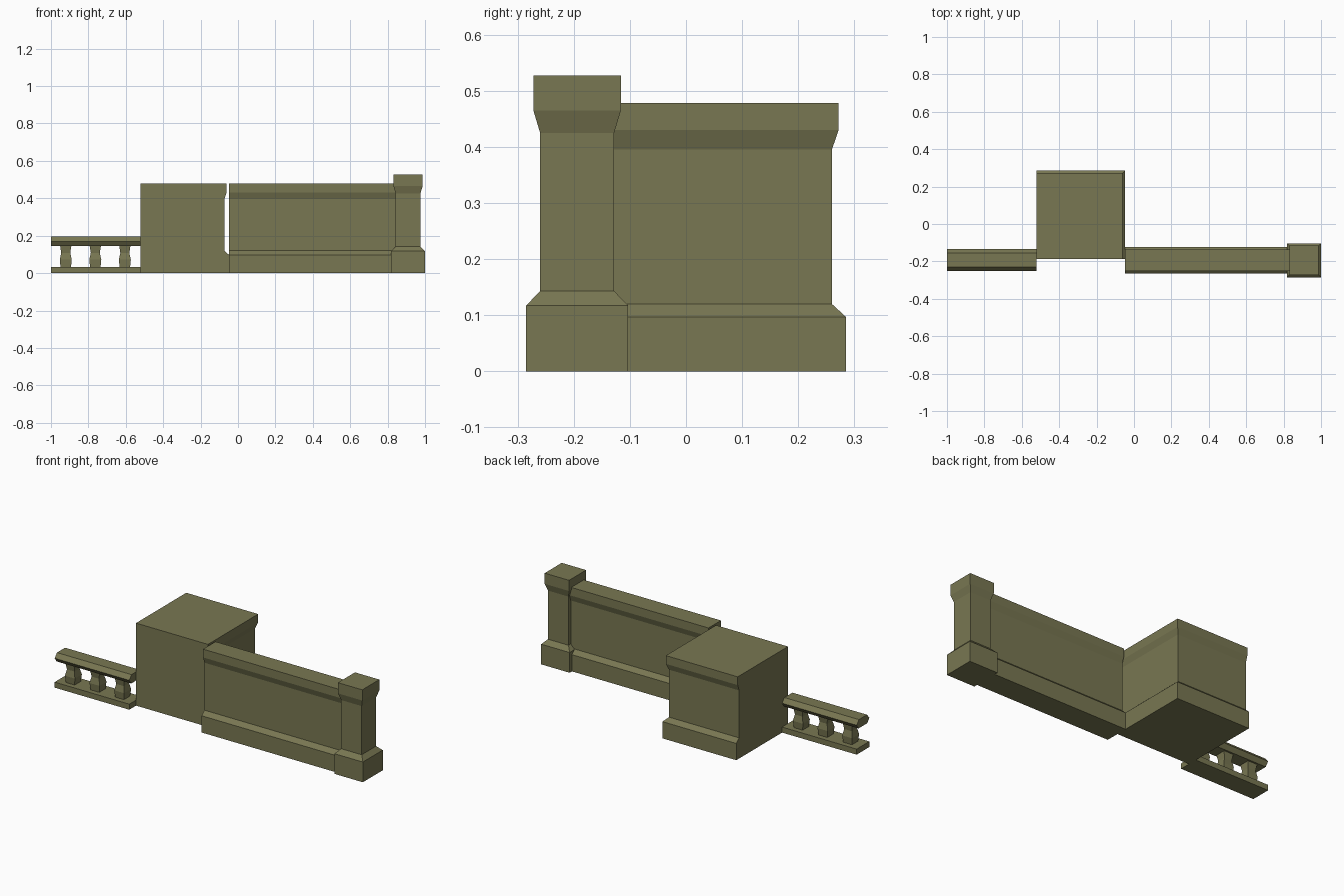
import bpy
import bmesh

if "Cube" in bpy.data.objects:
    bpy.data.objects.remove(bpy.data.objects["Cube"])

stone = bpy.data.materials.new("olive stone")
stone.diffuse_color = (0.19, 0.185, 0.085, 1)
stone.use_nodes = True
stone.node_tree.nodes["Principled BSDF"].inputs["Base Color"].default_value = stone.diffuse_color


def make_object(name, rings):
    """Skin a list of equal-length point rings and cap both ends."""
    bm = bmesh.new()
    loops = [[bm.verts.new(p) for p in ring] for ring in rings]
    n = len(loops[0])
    for a, b in zip(loops, loops[1:]):
        for i in range(n):
            j = (i + 1) % n
            bm.faces.new((a[i], a[j], b[j], b[i]))
    bm.faces.new(loops[0][::-1])
    bm.faces.new(loops[-1])
    bmesh.ops.recalc_face_normals(bm, faces=bm.faces)
    mesh = bpy.data.meshes.new(name)
    bm.to_mesh(mesh)
    bm.free()
    mesh.materials.append(stone)
    obj = bpy.data.objects.new(name, mesh)
    bpy.context.collection.objects.link(obj)
    return obj


def stack(name, profile, box):
    """Stack rectangles; box(offset) gives x0, x1, y0, y1 at each height."""
    rings = []
    for off, z in profile:
        x0, x1, y0, y1 = box(off)
        rings.append([(x0, y0, z), (x1, y0, z), (x1, y1, z), (x0, y1, z)])
    return make_object(name, rings)


def extrude_x(name, section, x0, x1):
    """Run a y-z cross-section along x."""
    return make_object(name, [[(x, y, z) for y, z in section] for x in (x0, x1)])


CY = -0.194  # centre line of wall and pier
LEFT, RIGHT = -0.522, -0.048

# Offset outward from the shaft face, height: plinth, shaft, flared cap
wall_profile = [(0.025, 0), (0.025, 0.097), (0, 0.12),
                (0, 0.395), (0.012, 0.43), (0.012, 0.478)]
pier_profile = [(0.025, 0), (0.025, 0.117), (0, 0.143),
                (0, 0.425), (0.012, 0.465), (0.012, 0.527)]

# Corner block: mouldings on the right and back only
stack("corner_block", wall_profile,
      lambda o: (LEFT, RIGHT - 0.025 + o, -0.188, 0.26 + o))

# Low wall: mouldings on front and back
stack("wall", wall_profile,
      lambda o: (RIGHT, 0.843, CY - 0.045 - o, CY + 0.045 + o))

# End pier: mouldings all round
stack("end_pier", pier_profile,
      lambda o: (0.909 - 0.066 - o, 0.909 + 0.066 + o,
                 CY - 0.066 - o, CY + 0.066 + o))

# Balustrade: plinth, hexagonal rail and square balusters
BY = -0.192
extrude_x("balustrade_plinth",
          [(BY - 0.058, 0), (BY + 0.058, 0), (BY + 0.058, 0.032), (BY - 0.058, 0.032)],
          -1, LEFT)
half = [(0.04, 0.145), (0.058, 0.17), (0.037, 0.195)]
extrude_x("balustrade_rail",
          [(BY + w, z) for w, z in half] + [(BY - w, z) for w, z in half[::-1]],
          -1, LEFT)
baluster_profile = [(0.028, 0.032), (0.032, 0.072), (0.024, 0.108), (0.03, 0.145)]
for i in range(3):
    x = -0.921 + i * 0.158
    stack(f"baluster_{i + 1}", baluster_profile,
          lambda w: (x - w, x + w, BY - w, BY + w))
